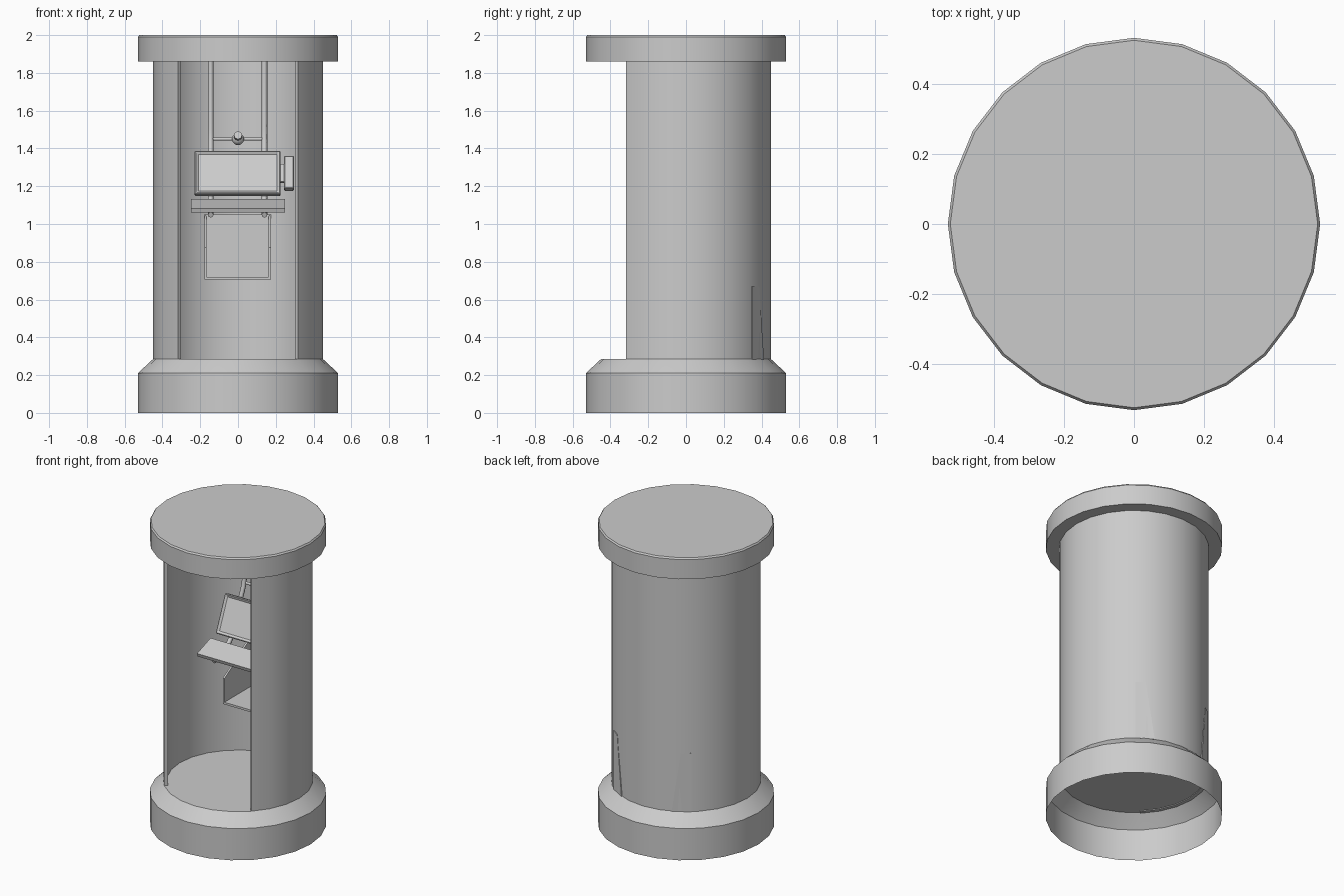
import bpy, bmesh, math
from mathutils import Matrix, Vector

if "Cube" in bpy.data.objects:
    bpy.data.objects.remove(bpy.data.objects["Cube"])

SIDES = 24


def finish(name, bm, smooth=True):
    bmesh.ops.recalc_face_normals(bm, faces=bm.faces)
    me = bpy.data.meshes.new(name)
    bm.to_mesh(me)
    bm.free()
    ob = bpy.data.objects.new(name, me)
    bpy.context.collection.objects.link(ob)
    if smooth:
        bpy.ops.object.select_all(action='DESELECT')
        ob.select_set(True)
        bpy.context.view_layer.objects.active = ob
        bpy.ops.object.shade_smooth_by_angle(angle=math.radians(30))
    return ob


def ring(bm, r, z):
    return [bm.verts.new((r * math.cos(math.tau * i / SIDES),
                          r * math.sin(math.tau * i / SIDES), z)) for i in range(SIDES)]


def lathe(name, profile, cap_start, cap_end):
    bm = bmesh.new()
    rings = [ring(bm, r, z) for r, z in profile]
    for a, b in zip(rings, rings[1:]):
        for i in range(SIDES):
            j = (i + 1) % SIDES
            bm.faces.new((a[i], a[j], b[j], b[i]))
    if cap_start:
        bm.faces.new(rings[0])
    if cap_end:
        bm.faces.new(rings[-1])
    return finish(name, bm)


def box(name, size, loc, tilt=0, bevel=0.0, recess=None):
    bm = bmesh.new()
    bmesh.ops.create_cube(bm, size=1, matrix=Matrix.Diagonal((*size, 1)))
    front = min(bm.faces, key=lambda f: f.calc_center_median().y)
    if recess:
        bmesh.ops.inset_region(bm, faces=[front], thickness=recess[0])
        bmesh.ops.inset_region(bm, faces=[front], thickness=0.004, depth=-recess[1])
    ob = finish(name, bm, False)
    ob.location = loc
    ob.rotation_euler.x = math.radians(tilt)
    if bevel:
        m = ob.modifiers.new("bevel", 'BEVEL')
        m.width = bevel
        m.segments = 1
    return ob


def tube(name, points, radius):
    cu = bpy.data.curves.new(name, 'CURVE')
    cu.dimensions = '3D'
    cu.bevel_depth = radius
    cu.bevel_resolution = 2
    cu.use_fill_caps = True
    sp = cu.splines.new('POLY')
    sp.points.add(len(points) - 1)
    for p, co in zip(sp.points, points):
        p.co = (*co, 1)
    ob = bpy.data.objects.new(name, cu)
    bpy.context.collection.objects.link(ob)
    return ob


# hollow base with floor, and the roof disc
lathe("base", [(0.53, 0), (0.53, 0.21), (0.525, 0.215), (0.45, 0.285)], False, True)
lathe("roof", [(0.53, 1.86), (0.53, 1.99), (0.523, 2.0)], True, True)

# curved booth wall, open for a quarter turn at the front
bm = bmesh.new()
cols = []
for i in range(19):
    a = math.radians(-45 + 15 * i)
    c, s = math.cos(a), math.sin(a)
    cols.append([bm.verts.new((r * c, r * s, z)) for r, z in
                 ((0.45, 0.28), (0.45, 1.865), (0.427, 1.865), (0.427, 0.28))])
for a, b in zip(cols, cols[1:]):
    for k in range(4):
        n = (k + 1) % 4
        bm.faces.new((a[k], b[k], b[n], a[n]))
bm.faces.new(cols[0])
bm.faces.new(cols[-1])
finish("booth_wall", bm)

# shallow tapered ribs low on the back of the wall
for side, label in ((1, "right"), (-1, "left")):
    bm = bmesh.new()
    rows = []
    for z, a0, a1 in ((0.283, 51, 66), (0.67, 51, 59)):
        row = []
        for r, a in ((0.44, a0), (0.452, a0), (0.452, a1), (0.44, a1)):
            t = math.radians(a)
            row.append(bm.verts.new((side * r * math.cos(t), r * math.sin(t), z)))
        rows.append(row)
    for k in range(4):
        n = (k + 1) % 4
        bm.faces.new((rows[0][k], rows[0][n], rows[1][n], rows[1][k]))
    bm.faces.new(rows[0])
    bm.faces.new(rows[1])
    finish("wall_rib_" + label, bm, False)

# bent support rails hanging from the roof and carrying the tray
for x, label in ((-0.145, "left"), (0.14, "right")):
    tube("rail_" + label, [(x, 0.28, 1.87), (x, 0.28, 1.50), (x, 0.265, 1.43),
                           (x, 0.14, 1.145), (x, 0.115, 1.115), (x, 0.085, 1.098),
                           (x, -0.045, 1.048)], 0.015)
tube("cross_bar", [(-0.145, 0.274, 1.45), (0.14, 0.274, 1.45)], 0.009)

# camera: ball joint with a small barrel
bm = bmesh.new()
bmesh.ops.create_uvsphere(bm, u_segments=16, v_segments=10, radius=0.032,
                          matrix=Matrix.Translation((0, 0.25, 1.45)))
finish("camera_ball", bm)
tube("camera_barrel", [(0, 0.25, 1.455), (0, 0.20, 1.47)], 0.022)

# tilted monitor and card reader on its right edge
box("monitor", (0.455, 0.035, 0.25), (-0.002, 0.156, 1.268), -23.5, 0.006, (0.016, 0.01))
box("reader_bracket", (0.03, 0.02, 0.10), (0.237, 0.158, 1.268), -23.5)
box("card_reader", (0.052, 0.04, 0.19), (0.27, 0.156, 1.268), -23.5, 0.005)

# sloping keyboard tray
box("keyboard_tray", (0.50, 0.15, 0.024), (0, 0.003, 1.096), 19)

# open holder under the tray
for x, label in ((-0.172, "left"), (0.168, "right")):
    bm = bmesh.new()
    outline = [(0.095, 0.705), (0.387, 0.705), (0.387, 1.05), (0.095, 0.875)]
    f = bm.faces.new([bm.verts.new((x - 0.006, y, z)) for y, z in outline])
    ext = bmesh.ops.extrude_face_region(bm, geom=[f])["geom"]
    bmesh.ops.translate(bm, vec=Vector((0.012, 0, 0)),
                        verts=[v for v in ext if isinstance(v, bmesh.types.BMVert)])
    bm.faces.ensure_lookup_table()
    finish("holder_side_" + label, bm, False)
box("holder_floor", (0.34, 0.292, 0.014), (-0.002, 0.241, 0.712))
box("holder_back", (0.34, 0.012, 0.345), (-0.002, 0.381, 0.8775))
